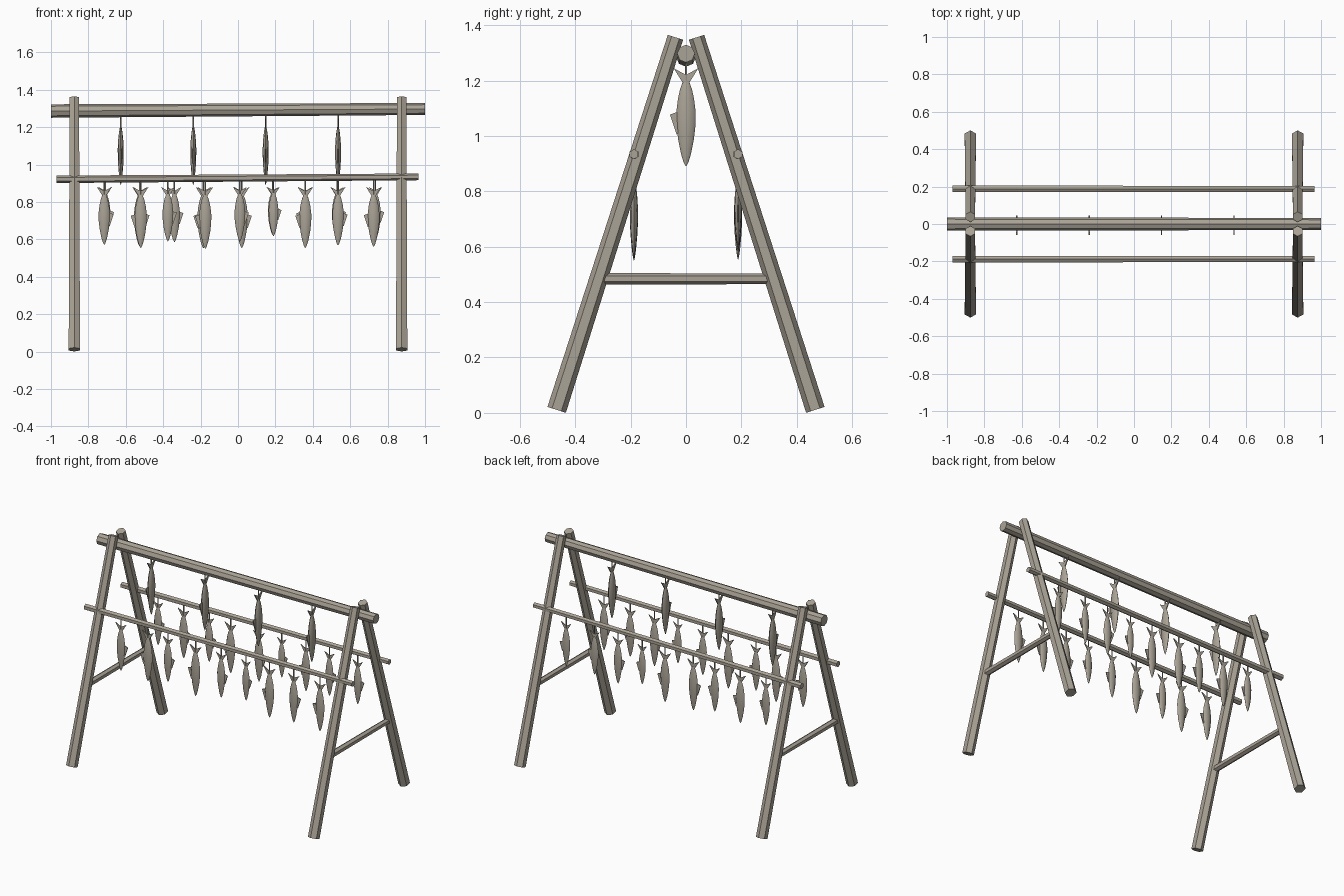
import bpy, bmesh, math
from mathutils import Vector

if "Cube" in bpy.data.objects:
    bpy.data.objects.remove(bpy.data.objects["Cube"])


def material(name, rgb):
    m = bpy.data.materials.new(name)
    m.diffuse_color = (*rgb, 1)
    m.use_nodes = True
    m.node_tree.nodes["Principled BSDF"].inputs["Base Color"].default_value = m.diffuse_color
    return m


WOOD = material("weathered_grey_brown", (0.40, 0.365, 0.305))


def finish(name, bm):
    bmesh.ops.recalc_face_normals(bm, faces=bm.faces)
    me = bpy.data.meshes.new(name)
    bm.to_mesh(me)
    bm.free()
    me.materials.append(WOOD)
    ob = bpy.data.objects.new(name, me)
    bpy.context.collection.objects.link(ob)
    return ob


def pole(name, p0, p1, r0, r1, sides, ref):
    """Tapered straight pole; ref is a direction square to its axis."""
    p0, p1, v = Vector(p0), Vector(p1), Vector(ref)
    u = (p1 - p0).normalized().cross(v)
    bm = bmesh.new()
    rings = []
    for p, r in ((p0, r0), (p1, r1)):
        rings.append([bm.verts.new(p + r * (u * math.cos(a) + v * math.sin(a)))
                      for a in (2 * math.pi * i / sides for i in range(sides))])
    for i in range(sides):
        j = (i + 1) % sides
        bm.faces.new((rings[0][i], rings[0][j], rings[1][j], rings[1][i]))
    bm.faces.new(rings[0])
    bm.faces.new(rings[1])
    return finish(name, bm)


def plate(bm, outline, t):
    """Thin flat fin in the xz plane."""
    a = [bm.verts.new((x, -t, z)) for x, z in outline]
    b = [bm.verts.new((x, t, z)) for x, z in outline]
    bm.faces.new(a)
    bm.faces.new(b[::-1])
    for i in range(len(a)):
        j = (i + 1) % len(a)
        bm.faces.new((a[i], a[j], b[j], b[i]))


# Fish body: depth below the tail tips, half width
BODY = [(0.045, 0.010), (0.075, 0.021), (0.11, 0.029), (0.16, 0.035), (0.21, 0.034),
        (0.26, 0.028), (0.31, 0.018), (0.34, 0.009), (0.354, 0.002)]


def fish(name, loc, scale, yaw):
    """Hanging fish, tail tips at loc, dorsal fin towards local +x."""
    bm = bmesh.new()
    n = 8
    rings = [[bm.verts.new((w * math.cos(2 * math.pi * i / n),
                            0.46 * w * math.sin(2 * math.pi * i / n), -d))
              for i in range(n)] for d, w in BODY]
    for a, b in zip(rings, rings[1:]):
        for i in range(n):
            j = (i + 1) % n
            bm.faces.new((a[i], a[j], b[j], b[i]))
    bm.faces.new(rings[0])
    bm.faces.new(rings[-1])
    # forked tail in two halves, and the dorsal fin
    for s in (-1, 1):
        plate(bm, [(0, -0.025), (s * 0.045, 0), (s * 0.010, -0.056), (0, -0.056)], 0.003)
    plate(bm, [(0.022, -0.155), (0.058, -0.168), (0.034, -0.24), (0.022, -0.23)], 0.003)
    ob = finish(name, bm)
    ob.location, ob.scale, ob.rotation_euler = loc, (scale,) * 3, (0, 0, yaw)
    for p in ob.data.polygons:
        p.use_smooth = True
    bpy.context.view_layer.objects.active = ob
    ob.select_set(True)
    bpy.ops.object.shade_smooth_by_angle(angle=math.radians(50))
    ob.select_set(False)


X, Y, Z = (1, 0, 0), (0, 1, 0), (0, 0, 1)

# A-frame legs and cross braces
for side, x in (("left", -0.875), ("right", 0.875)):
    for end, s in (("front", -1), ("back", 1)):
        pole(f"{side}_{end}_leg", (x, s * 0.467, 0.011), (x, s * 0.038, 1.356),
             0.035, 0.029, 6, X)
    pole(f"{side}_brace", (x, -0.315, 0.484), (x, 0.315, 0.484), 0.021, 0.019, 6, X)

# Ridge pole and the two side rails
pole("ridge_pole", (-1, 0, 1.286), (1, 0, 1.297), 0.036, 0.032, 8, Y)
for end, s in (("front", -1), ("back", 1)):
    pole(f"{end}_rail", (-0.97, s * 0.188, 0.921), (0.965, s * 0.188, 0.934),
         0.020, 0.018, 6, Y)

# Large fish on the ridge, flat sides facing along x
for i, x in enumerate((-0.627, -0.239, 0.148, 0.535)):
    pole(f"ridge_cord_{i}", (x, 0, 1.285), (x, 0, 1.19), 0.004, 0.004, 5, X)
    fish(f"ridge_fish_{i}", (x, 0, 1.245), 1.0, -math.pi / 2)

# Rail fish: x position, scale, fin side
ROWS = {
    "front": (-0.188, [(-0.715, .87, 1), (-0.52, .92, -1), (-0.375, .82, 1),
                       (-0.175, .93, -1), (0.01, .82, 1), (0.19, .74, 1),
                       (0.36, .92, -1), (0.535, .88, 1), (0.725, .90, -1)]),
    "back": (0.188, [(-0.71, .80, 1), (-0.525, .90, 1), (-0.34, .83, 1),
                     (-0.185, .92, -1), (0.02, .92, 1), (0.185, .72, 1),
                     (0.36, .84, -1), (0.53, .80, 1), (0.735, .80, 1)]),
}
for row, (y, items) in ROWS.items():
    for i, (x, s, f) in enumerate(items):
        pole(f"{row}_cord_{i}", (x, y, 0.93), (x, y, 0.835), 0.004, 0.004, 5, X)
        fish(f"{row}_fish_{i}", (x, y, 0.88), s, 0 if f > 0 else math.pi)
